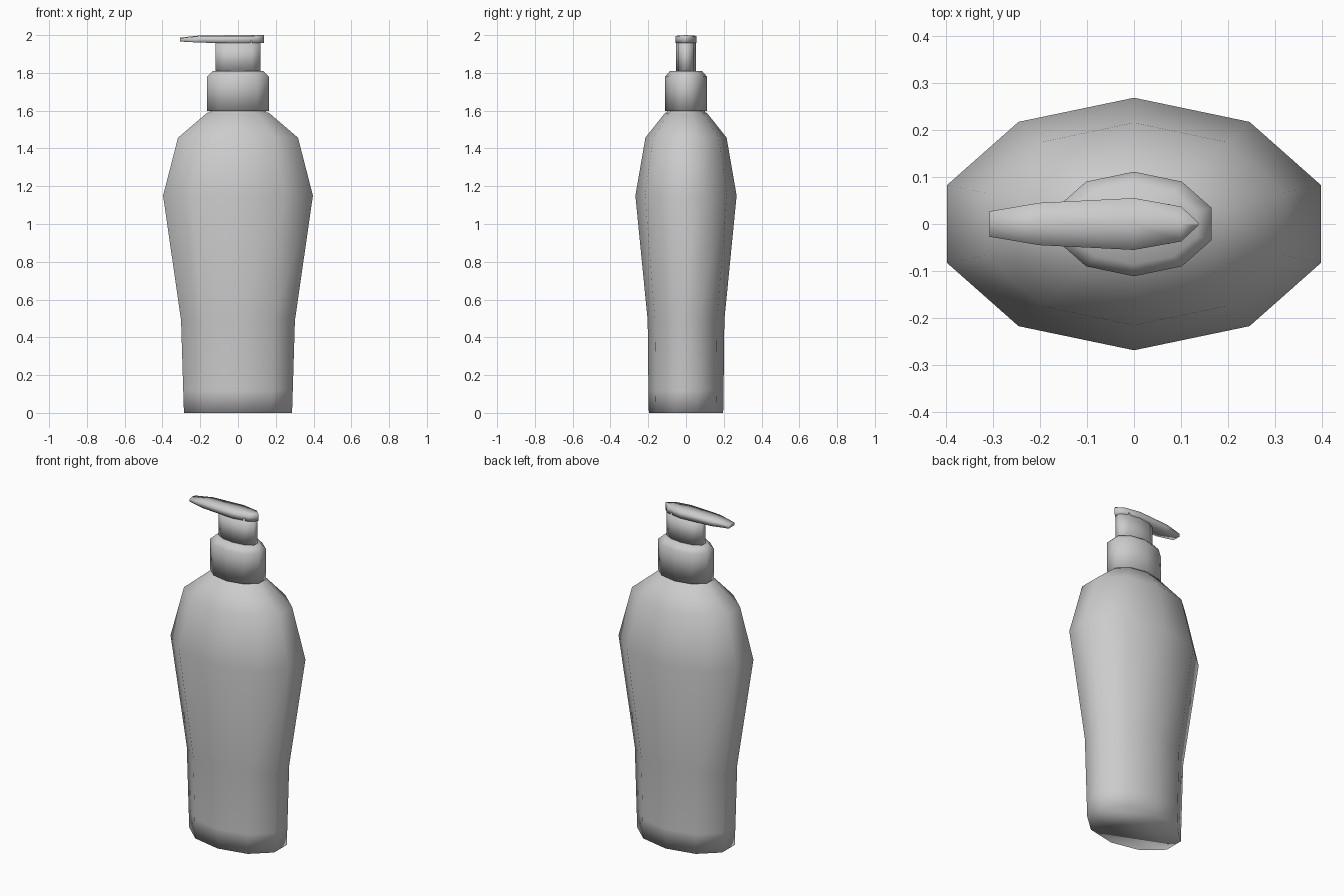
import bpy
import bmesh
from math import cos, sin, pi

if "Cube" in bpy.data.objects:
    bpy.data.objects.remove(bpy.data.objects["Cube"])

SIDES = 10


def oval(a, b, z):
    """Ten-sided oval ring with corners on the y axis."""
    return [(a * cos(pi / 2 + 2 * pi * i / SIDES),
             b * sin(pi / 2 + 2 * pi * i / SIDES), z) for i in range(SIDES)]


def loft(name, rings):
    """Skin a stack of closed rings and cap both ends."""
    bm = bmesh.new()
    loops = [[bm.verts.new(p) for p in ring] for ring in rings]
    for lo, hi in zip(loops, loops[1:]):
        n = len(lo)
        for i in range(n):
            j = (i + 1) % n
            bm.faces.new((lo[i], lo[j], hi[j], hi[i]))
    bm.faces.new(loops[0][::-1])
    bm.faces.new(loops[-1])
    bmesh.ops.recalc_face_normals(bm, faces=bm.faces)
    mesh = bpy.data.meshes.new(name)
    bm.to_mesh(mesh)
    bm.free()
    for poly in mesh.polygons:
        poly.use_smooth = True
    obj = bpy.data.objects.new(name, mesh)
    bpy.context.collection.objects.link(obj)
    return obj


# Bottle body, with a narrow neck running up inside the collar
loft("bottle_body", [oval(*r) for r in (
    (0.301, 0.197, 0.0), (0.305, 0.199, 0.12), (0.317, 0.203, 0.49),
    (0.417, 0.268, 1.15), (0.334, 0.215, 1.457), (0.173, 0.111, 1.588),
    (0.155, 0.100, 1.592), (0.155, 0.100, 1.62))])

# Screw collar with a bevelled upper rim
loft("pump_collar", [oval(*r) for r in (
    (0.173, 0.111, 1.597), (0.173, 0.111, 1.78), (0.140, 0.085, 1.81))])

# Pump stem
loft("pump_stem", [oval(0.126, 0.052, 1.80), oval(0.126, 0.052, 1.97)])

# Pump head: stations along x as (x, half width, bottom z, top z)
stations = ((-0.307, 0.027, 1.966, 1.987), (-0.20, 0.045, 1.960, 1.998),
            (0.0, 0.055, 1.957, 2.0), (0.10, 0.037, 1.957, 2.0),
            (0.137, 0.003, 1.957, 2.0))
loft("pump_head", [[(x, -w, lo), (x, 0, lo), (x, w, lo),
                    (x, w, hi - 0.004), (x, 0, hi), (x, -w, hi - 0.004)]
                   for x, w, lo, hi in stations])
